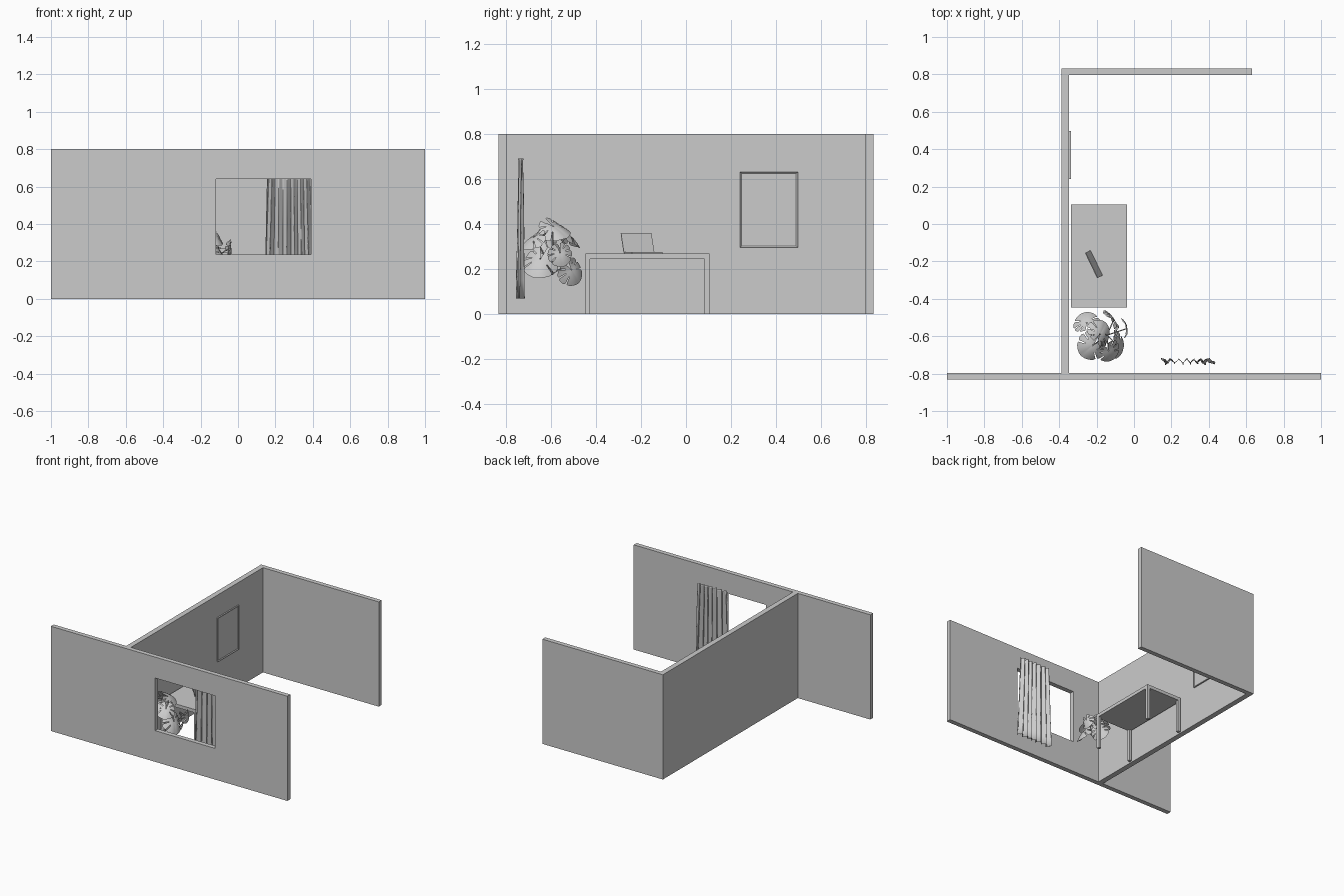
import bpy, bmesh, math
from mathutils import Vector, Matrix

if "Cube" in bpy.data.objects:
    bpy.data.objects.remove(bpy.data.objects["Cube"])


def make_object(name, bm, smooth=False):
    bmesh.ops.recalc_face_normals(bm, faces=bm.faces)
    mesh = bpy.data.meshes.new(name)
    bm.to_mesh(mesh)
    bm.free()
    ob = bpy.data.objects.new(name, mesh)
    bpy.context.collection.objects.link(ob)
    if smooth:
        for p in mesh.polygons:
            p.use_smooth = True
    return ob


def box(name, lo, hi, matrix=Matrix()):
    lo, hi = Vector(lo), Vector(hi)
    bm = bmesh.new()
    bmesh.ops.create_cube(bm, size=1)
    bmesh.ops.scale(bm, vec=hi - lo, verts=bm.verts)
    bmesh.ops.translate(bm, vec=(lo + hi) / 2, verts=bm.verts)
    bmesh.ops.transform(bm, matrix=matrix, verts=bm.verts)
    return make_object(name, bm)


# Walls: floor plan extruded upwards, with the window cut out
plan = [(-1, -.832), (1, -.832), (1, -.797), (-.347, -.797), (-.347, .797),
        (.632, .797), (.632, .832), (-.387, .832), (-.387, -.797), (-1, -.797)]
bm = bmesh.new()
face = bm.faces.new([bm.verts.new((x, y, 0)) for x, y in plan])
ext = bmesh.ops.extrude_face_region(bm, geom=[face], use_keep_orig=True)
bmesh.ops.translate(bm, vec=(0, 0, .8),
                    verts=[g for g in ext['geom'] if isinstance(g, bmesh.types.BMVert)])
walls = make_object("walls", bm)
cutter = box("window_cutter", (-.118, -.9, .238), (.39, -.7, .64))
cutter.hide_render = True
cutter.hide_set(True)
mod = walls.modifiers.new("window", 'BOOLEAN')
mod.operation, mod.object, mod.solver = 'DIFFERENCE', cutter, 'EXACT'
bpy.context.view_layer.objects.active = walls
bpy.ops.object.modifier_apply(modifier=mod.name)
bpy.data.objects.remove(cutter)

# Picture on the side wall: a panel with an inset, recessed middle
bm = bmesh.new()
bmesh.ops.create_cube(bm, size=1)
bmesh.ops.scale(bm, vec=(.01, .256, .335), verts=bm.verts)
bmesh.ops.translate(bm, vec=(-.342, .368, .463), verts=bm.verts)
front = max(bm.faces, key=lambda f: f.calc_center_median().x)
bmesh.ops.inset_region(bm, faces=[front], thickness=.01)
bmesh.ops.translate(bm, vec=(-.005, 0, 0), verts=front.verts)
make_object("picture_frame", bm)

# Desk
X0, X1, Y0, Y1 = -.336, -.037, -.447, .104
box("desk_top", (X0, Y0, .245), (X1, Y1, .27))
for i, x in enumerate((X0, X1 - .022)):
    for j, y in enumerate((Y0, Y1 - .022)):
        box(f"desk_leg_{i}{j}", (x, y, 0), (x + .022, y + .022, .245))

# Laptop: local x points to the user, local y along the hinge
place = Matrix.Translation((-.2, -.208, .27)) @ Matrix.Rotation(math.radians(25.7), 4, 'Z')
box("laptop_base", (0, -.075, 0), (.085, .075, .005), place)
box("laptop_screen", (-.004, -.075, 0), (0, .075, .09),
    place @ Matrix.Translation((0, 0, .004)) @ Matrix.Rotation(math.radians(-19), 4, 'Y'))

# Curtain: pleated sheet, pinched just under the heading
bm = bmesh.new()
NU = 112
levels = [.69, .68, .667, .655, .62, .55, .45, .35, .25, .15, .07]
grid = []
for z in levels:
    d = (.69 - z) / .62
    amp = .007 + .012 * d ** .6 + .004 * max(0, 1 - abs(z - .69) / .015)
    row = []
    for i in range(NU + 1):
        u = i / NU
        a = u * 2 * math.pi * 7 + .7 * math.sin(u * 9 + d)
        left, right = .158 - .018 * d, .415 + .025 * d
        x = left + (right - left) * u + .006 * d * math.sin(2 * a)
        y = -.734 + amp * math.sin(a) * (.85 + .15 * math.sin(u * 17))
        row.append(bm.verts.new((x, y, z)))
    grid.append(row)
for r0, r1 in zip(grid, grid[1:]):
    for i in range(NU):
        bm.faces.new((r0[i], r0[i + 1], r1[i + 1], r1[i]))
curtain = make_object("curtain", bm, True)
curtain.modifiers.new("thickness", 'SOLIDIFY').thickness = .002


# Plant: split heart-shaped leaves on curved stems
def leaf(name, centre, tip_dir, normal, size):
    n = Vector(normal).normalized()
    t = Vector(tip_dir)
    t = (t - n * t.dot(n)).normalized()
    s = n.cross(t)
    attach = Vector(centre) - t * size * .22
    bm = bmesh.new()
    steps = 54
    rings = []
    for k in range(5):
        ring = []
        for i in range(steps + 1):
            a = math.radians(-168 + 336 * i / steps)
            c = abs(a) / math.pi
            r = size * (.74 - .55 * c + .3 * c * c + .1 * math.sin(c * math.pi))
            # fingers round off beside each slit
            if k == 4 and i % 6 in (1, 0) and abs(i - 27) > 5:
                r *= .95
            r *= (0.04, .25, .5, .78, 1)[k]
            px, py = r * math.cos(a), r * math.sin(a)
            h = -.9 * py * py / size - .35 * px * abs(px) / size + .12 * abs(py)
            ring.append(bm.verts.new(attach + t * px + s * py + n * h))
        rings.append(ring)
    for k in range(4):
        for i in range(steps):
            slit = i % 6 == 0 and k >= 2 and abs(i - 27) > 4
            if not slit:
                bm.faces.new((rings[k][i], rings[k][i + 1], rings[k + 1][i + 1], rings[k + 1][i]))
    make_object(name, bm, True)
    return attach


def stem(name, start, end):
    curve = bpy.data.curves.new(name, 'CURVE')
    curve.dimensions = '3D'
    curve.bevel_depth, curve.bevel_resolution, curve.resolution_u = .003, 1, 6
    sp = curve.splines.new('BEZIER')
    sp.bezier_points.add(1)
    start, end = Vector(start), Vector(end)
    mid = start.lerp(end, .5) + Vector((0, 0, .03))
    for p, co, l, r in ((sp.bezier_points[0], start, start, start.lerp(mid, .7)),
                        (sp.bezier_points[1], end, end.lerp(mid, .7), end)):
        p.co, p.handle_left, p.handle_right = co, l, r
    bpy.context.collection.objects.link(bpy.data.objects.new(name, curve))


# centre, tip direction, normal, size
leaves = [
    ((-.035, -.555, .255), (0, .2, -1), (1, .1, .15), .085),
    ((-.112, -.497, .18), (-.3, .5, -.8), (.85, .5, .1), .1),
    ((-.255, -.508, .345), (-.1, .8, -.55), (-.1, .55, .8), .115),
    ((-.17, -.57, .38), (.3, .5, -.3), (.5, .1, .8), .115),
    ((-.24, -.665, .345), (-.6, -.5, -.2), (-.1, -.2, 1), .125),
    ((-.075, -.655, .225), (.5, -.3, -.7), (.8, -.1, .6), .125),
    ((-.13, -.695, .33), (.3, -.8, -.3), (.3, -.4, .8), .105),
    ((-.16, -.61, .29), (.4, .3, -.6), (.8, .2, .5), .1),
]
for i, (c, t, n, size) in enumerate(leaves):
    end = leaf(f"plant_leaf_{i}", c, t, n, size)
    stem(f"plant_stem_{i}", (-.145, -.595, .175), end)
